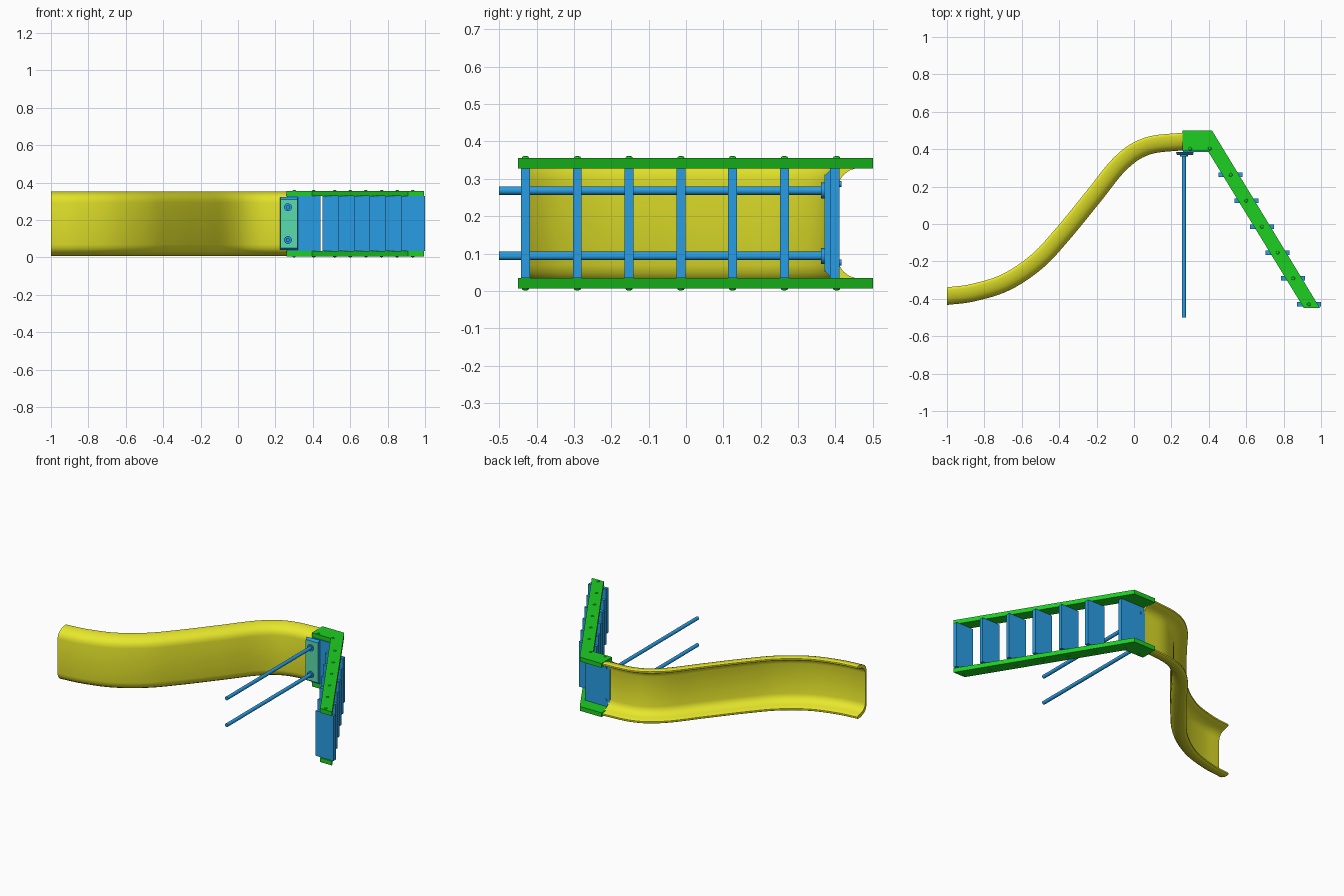
import bpy, bmesh, math
from mathutils import Vector, Matrix

if "Cube" in bpy.data.objects:
    bpy.data.objects.remove(bpy.data.objects["Cube"])

ZC = 0.181  # mid-width of the slide, which lies on its side


def mat(name, col):
    m = bpy.data.materials.new(name)
    m.diffuse_color = (*col, 1)
    m.use_nodes = True
    m.node_tree.nodes["Principled BSDF"].inputs["Base Color"].default_value = m.diffuse_color
    return m


YELLOW = mat("yellow plastic", (0.80, 0.80, 0.025))
GREEN = mat("green paint", (0.012, 0.62, 0.016))
BLUE = mat("blue paint", (0.022, 0.34, 0.78))
TEAL = mat("teal plate", (0.10, 0.72, 0.42))


def finish(name, bm, material, smooth=False):
    bmesh.ops.recalc_face_normals(bm, faces=bm.faces)
    me = bpy.data.meshes.new(name)
    bm.to_mesh(me)
    bm.free()
    me.materials.append(material)
    ob = bpy.data.objects.new(name, me)
    bpy.context.collection.objects.link(ob)
    if smooth:
        bpy.ops.object.select_all(action='DESELECT')
        ob.select_set(True)
        bpy.context.view_layer.objects.active = ob
        bpy.ops.object.shade_smooth_by_angle(angle=math.radians(40))
    return ob


def add_box(bm, x0, x1, y0, y1, z0, z1):
    m = Matrix.Translation(((x0 + x1) / 2, (y0 + y1) / 2, (z0 + z1) / 2)) \
        @ Matrix.Diagonal((x1 - x0, y1 - y0, z1 - z0, 1))
    bmesh.ops.create_cube(bm, size=1, matrix=m)


def add_cyl(bm, p0, p1, r, r2=None, seg=16):
    a, b = Vector(p0), Vector(p1)
    rot = (b - a).to_track_quat('Z', 'Y').to_matrix().to_4x4()
    bmesh.ops.create_cone(bm, cap_ends=True, segments=seg, radius1=r,
                          radius2=r if r2 is None else r2, depth=(b - a).length,
                          matrix=Matrix.Translation((a + b) / 2) @ rot)


def spline(pts, n):
    """Catmull-Rom curve through the points."""
    p = [Vector(q) for q in pts]
    p = [2 * p[0] - p[1]] + p + [2 * p[-1] - p[-2]]
    out = []
    for i in range(1, len(p) - 2):
        a, b, c, d = p[i - 1:i + 3]
        for k in range(n):
            t = k / n
            out.append(0.5 * (2 * b + (c - a) * t + (2 * a - 5 * b + 4 * c - d) * t * t
                              + (3 * b - a - 3 * c + d) * t ** 3))
    return out + [p[-2]]


# Slide chute: trough section swept along the underside path
path = spline([(-1, -.433), (-.85, -.413), (-.663, -.353), (-.487, -.235), (-.342, -.08),
               (-.18, .118), (-.04, .29), (.086, .372), (.27, .395)], 6)
outer = [(.112, 0), (.132, .004), (.149, .015), (.160, .031), (.167, .048),
         (.171, .064), (.1725, .078), (.1725, .088)]
inner = [(.168, .094), (.158, .094), (.152, .084), (.148, .062), (.141, .042),
         (.130, .027), (.116, .017), (.098, .012)]
half = outer + inner
section = half + [(-z, h) for z, h in reversed(half)]
bm = bmesh.new()
rings = []
for i, p in enumerate(path):
    t = (path[min(i + 1, len(path) - 1)] - path[max(i - 1, 0)]).normalized()
    if i in (0, len(path) - 1):
        t = Vector((1, 0))      # square ends
    nrm = Vector((-t.y, t.x))
    rings.append([bm.verts.new((*(p + nrm * h), ZC + z)) for z, h in section])
n = len(section)
for a, b in zip(rings, rings[1:]):
    for k in range(n):
        bm.faces.new((a[k], a[(k + 1) % n], b[(k + 1) % n], b[k]))
for r in (rings[0], rings[-1]):     # end caps as strips across the wall thickness
    m = len(half)
    for k in range(m // 2 - 1):
        bm.faces.new((r[k], r[k + 1], r[m - 2 - k], r[m - 1 - k]))
        bm.faces.new((r[n - 1 - k], r[n - 2 - k], r[n - m + 1 + k], r[n - m + k]))
    bm.faces.new((r[0], r[m - 1], r[m], r[n - 1]))
finish("slide_chute", bm, YELLOW, True)

# Ladder side rails
outline = [(.26, .5), (.417, .5), (.994, -.449), (.908, -.449), (.395, .39), (.26, .39)]
for name, z0, z1 in (("lower_side_rail", ZC - .175, ZC - .147),
                     ("upper_side_rail", ZC + .147, ZC + .175)):
    bm = bmesh.new()
    f = bm.faces.new([bm.verts.new((x, y, z0)) for x, y in outline])
    ext = bmesh.ops.extrude_face_region(bm, geom=[f])
    bmesh.ops.translate(bm, vec=(0, 0, z1 - z0),
                        verts=[v for v in ext['geom'] if isinstance(v, bmesh.types.BMVert)])
    finish(name, bm, GREEN)

# Treads
steps = [(.517 + .0835 * i, .263 - .1385 * i) for i in range(6)]
W = .147
for i, (x, y) in enumerate(steps):
    bm = bmesh.new()
    add_box(bm, x - .064, x + .064, y - .012, y + .012, ZC - W, ZC + W)
    finish(f"tread_{i + 1}", bm, BLUE)

# Top platform
bm = bmesh.new()
add_box(bm, .262, .44, .386, .411, ZC - W, ZC + W)
finish("platform", bm, BLUE)

# Support bracket under the platform, tapered downwards
bm = bmesh.new()
add_box(bm, .225, .32, .372, .386, ZC - .142, ZC + .142)
for v in bm.verts:
    if v.co.y < .38:
        v.co.z = ZC + (v.co.z - ZC) * .9
        v.co.x = .2725 + (v.co.x - .2725) * .9
finish("support_bracket", bm, BLUE)
bm = bmesh.new()
add_box(bm, .228, .317, .370, .3725, ZC - .130, ZC + .130)
finish("bracket_plate", bm, TEAL)

# Round support legs with collars
for name, z in (("lower_leg", ZC - .0875), ("upper_leg", ZC + .0875)):
    bm = bmesh.new()
    add_cyl(bm, (.267, -.5, z), (.267, .375, z), .0115, seg=24)
    add_cyl(bm, (.267, .361, z), (.267, .372, z), .021, seg=24)
    finish(name, bm, BLUE, True)

# Bracket bolts showing above the platform
bm = bmesh.new()
for z in (ZC - .105, ZC + .105):
    add_cyl(bm, (.29, .40, z), (.29, .416, z), .008, seg=10)
finish("bracket_bolts", bm, BLUE, True)

# Low domed bolts on the outside of the rails
bm = bmesh.new()
for x, y in steps + [(.30, .403), (.405, .403)]:
    for s in (-1, 1):
        add_cyl(bm, (x, y, ZC + s * .174), (x, y, ZC + s * .178), .010, .008, 16)
        add_cyl(bm, (x, y, ZC + s * .178), (x, y, ZC + s * .180), .008, .003, 16)
finish("rail_bolts", bm, GREEN, True)
